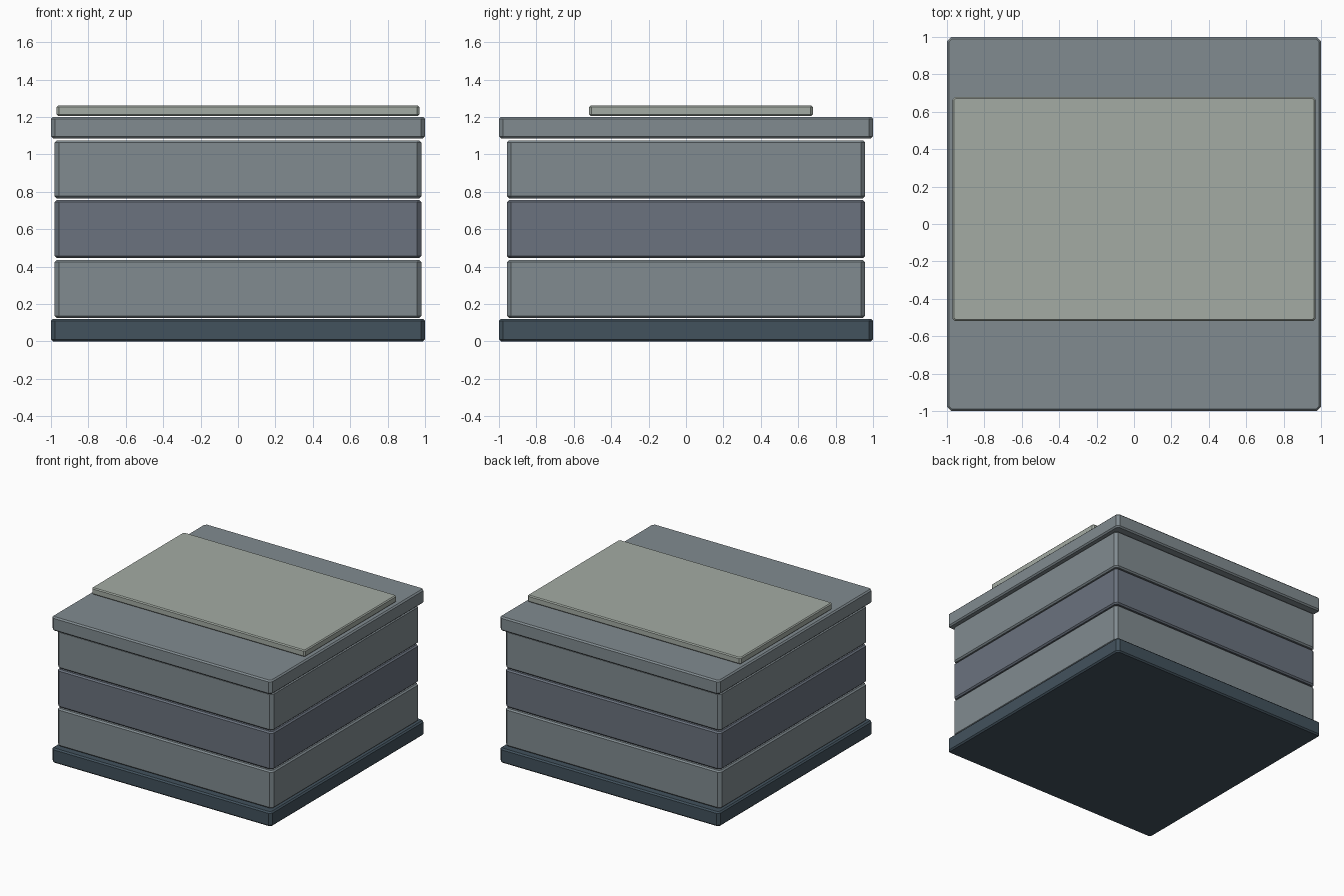
import bpy, bmesh

if "Cube" in bpy.data.objects:
    bpy.data.objects.remove(bpy.data.objects["Cube"])


def paint(name, rgb):
    mat = bpy.data.materials.new(name)
    mat.diffuse_color = (*rgb, 1)
    mat.use_nodes = True
    mat.node_tree.nodes["Principled BSDF"].inputs["Base Color"].default_value = mat.diffuse_color
    return mat


def slab(name, half_x, half_y, z0, z1, mat, y=0.0, corner=0.022, rim=0.011):
    """Box with chamfered upright corners and a finer chamfer round each rim."""
    bm = bmesh.new()
    bmesh.ops.create_cube(bm, size=2)
    for v in bm.verts:
        v.co.x *= half_x
        v.co.y *= half_y
        v.co.z *= (z1 - z0) / 2
    upright = [e for e in bm.edges if abs(e.verts[0].co.z - e.verts[1].co.z) > 1e-4]
    bmesh.ops.bevel(bm, geom=upright, offset=corner, segments=1, affect='EDGES')
    rims = [e for e in bm.edges if abs(e.verts[0].co.z - e.verts[1].co.z) < 1e-4]
    bmesh.ops.bevel(bm, geom=rims, offset=rim, segments=1, affect='EDGES')
    mesh = bpy.data.meshes.new(name)
    bm.to_mesh(mesh)
    bm.free()
    mesh.materials.append(mat)
    obj = bpy.data.objects.new(name, mesh)
    obj.location = (0, y, (z0 + z1) / 2)
    bpy.context.collection.objects.link(obj)
    return obj


dark = paint("dark_slate", (0.055, 0.085, 0.11))
grey = paint("mid_grey", (0.22, 0.26, 0.28))
blue = paint("blue_grey", (0.145, 0.17, 0.21))
pale = paint("pale_grey", (0.37, 0.41, 0.37))

# Base plinth
slab("base", 1.0, 1.0, 0.0, 0.12, dark)

# Three stacked courses with open joints between them
for i, mat in enumerate((grey, blue, grey)):
    z = 0.125 + 0.32 * i
    slab(f"course_{i + 1}", 0.98, 0.957, z, z + 0.31, mat)

# Overhanging cap and the thin panel resting above it, set towards the back
slab("cap", 1.0, 1.0, 1.085, 1.2, grey)
slab("top_panel", 0.97, 0.598, 1.205, 1.26, pale, y=0.08, corner=0.012, rim=0.008)
